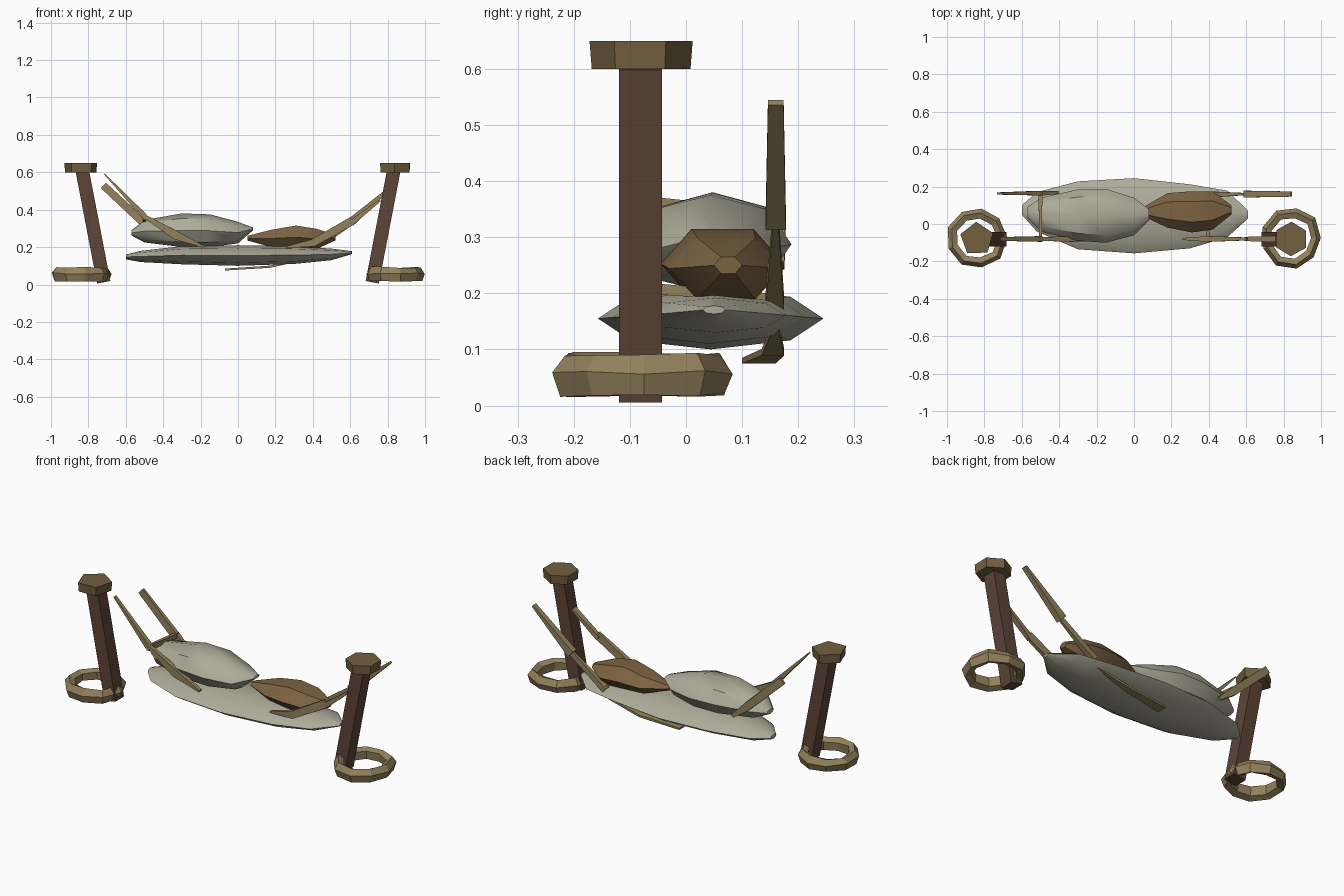
import bpy, bmesh, math, random
from mathutils import Vector

random.seed(4)
if "Cube" in bpy.data.objects:
    bpy.data.objects.remove(bpy.data.objects["Cube"])


def material(name, rgb):
    m = bpy.data.materials.new(name)
    m.use_nodes = True
    m.diffuse_color = (*rgb, 1)
    m.node_tree.nodes["Principled BSDF"].inputs["Base Color"].default_value = (*rgb, 1)
    return m


CLOTH = material("pale cloth", (0.42, 0.41, 0.32))
LEATHER = material("brown leather", (0.2, 0.125, 0.055))
ROPE = material("tan rope", (0.29, 0.22, 0.105))
CAP = material("cap wood", (0.17, 0.115, 0.05))
POST = material("dark wood", (0.11, 0.058, 0.038))


def finish(name, bm, mat, smooth=None):
    bmesh.ops.recalc_face_normals(bm, faces=bm.faces)
    me = bpy.data.meshes.new(name)
    bm.to_mesh(me)
    bm.free()
    me.materials.append(mat)
    ob = bpy.data.objects.new(name, me)
    bpy.context.collection.objects.link(ob)
    if smooth:
        bpy.ops.object.select_all(action="DESELECT")
        ob.select_set(True)
        bpy.context.view_layer.objects.active = ob
        bpy.ops.object.shade_smooth_by_angle(angle=math.radians(smooth))
    return ob


def loft(name, rings, mat, smooth=None):
    """Skin a list of equal-length point rings and close both ends."""
    bm = bmesh.new()
    loops = [[bm.verts.new(p) for p in ring] for ring in rings]
    n = len(loops[0])
    for a, b in zip(loops, loops[1:]):
        for i in range(n):
            j = (i + 1) % n
            bm.faces.new((a[i], a[j], b[j], b[i]))
    bm.faces.new(loops[0])
    bm.faces.new(loops[-1])
    return finish(name, bm, mat, smooth)


def bundle(name, stations, sides, mat, smooth):
    """Loft along x; each station gives x, y range and z range."""
    angles = [math.tau * i / sides for i in range(sides)]
    top = max(math.sin(a) for a in angles)
    rings = []
    for x, y0, y1, z0, z1 in stations:
        rings.append([(x, (y0 + y1) / 2 + (y1 - y0) / 2 * math.cos(a),
                       (z0 + z1) / 2 + (z1 - z0) / 2 * math.sin(a) / top)
                      for a in angles])
    return loft(name, rings, mat, smooth)


def strap(name, points, side, widths, depths):
    """Tapered square strap; side is the direction of its width."""
    pts = [Vector(p) for p in points]
    side = Vector(side)
    rings = []
    for i, p in enumerate(pts):
        run = pts[min(i + 1, len(pts) - 1)] - pts[max(i - 1, 0)]
        up = run.cross(side).normalized() * depths[i] / 2
        out = side * widths[i] / 2
        rings.append([p + out + up, p - out + up, p - out - up, p + out - up])
    return loft(name, rings, ROPE)


# Sagging cloth bed and the two rolls lying on it
bundle("cloth_bed", [
    (-0.6, 0.05, 0.1, 0.135, 0.16), (-0.52, -0.04, 0.17, 0.12, 0.18),
    (-0.3, -0.135, 0.228, 0.108, 0.205), (0, -0.157, 0.245, 0.1, 0.21),
    (0.3, -0.13, 0.212, 0.11, 0.205), (0.5, -0.07, 0.178, 0.13, 0.192),
    (0.61, 0.03, 0.07, 0.163, 0.178)], 8, CLOTH, 40)
bundle("cloth_roll", [
    (-0.57, 0.03, 0.09, 0.262, 0.29), (-0.5, -0.04, 0.14, 0.225, 0.345),
    (-0.3, -0.09, 0.185, 0.2, 0.38), (-0.15, -0.1, 0.188, 0.2, 0.375),
    (0, -0.06, 0.14, 0.22, 0.335), (0.08, 0.02, 0.08, 0.29, 0.305)], 8, CLOTH, 40)
bundle("leather_roll", [
    (0.05, 0.04, 0.09, 0.235, 0.26), (0.18, -0.02, 0.165, 0.2, 0.293),
    (0.31, -0.045, 0.175, 0.19, 0.315), (0.42, -0.03, 0.175, 0.19, 0.298),
    (0.52, 0.05, 0.1, 0.235, 0.265)], 6, LEATHER, 35)

# Leaning posts, their caps and the rope coils round their feet
for label, s, cap_sides, turn in (("left", 1, 6, 0.5), ("right", -1, 5, 0.35)):
    lean = Vector((s * 0.115, 0, 0.59)).normalized()
    across = Vector((0, 1, 0)).cross(lean) * 0.036
    deep = Vector((0, 0.038, 0))
    rings = []
    for x, z in ((0.718, 0.012), (0.832, 0.605)):
        c = Vector((s * x, -0.081, z))
        rings.append([c + across + deep, c - across + deep,
                      c - across - deep, c + across - deep])
    loft(label + "_post", rings, POST)

    rings = []
    for z, r in ((0.6, 0.088), (0.65, 0.092)):
        rings.append([(s * 0.84 + r * math.cos(turn + math.tau * i / cap_sides),
                       -0.08 + r * math.sin(turn + math.tau * i / cap_sides), z)
                      for i in range(cap_sides)])
    loft(label + "_post_cap", rings, CAP)

    bm = bmesh.new()
    count = 9
    hoops = []
    for i in range(count):
        a = math.tau * i / count
        wob = random.uniform(-0.006, 0.006)
        hoop = []
        for dr, dz in ((0.026, 0.004), (0.004, 0.036), (-0.026, 0.02),
                       (-0.022, -0.026), (0.012, -0.036)):
            r = 0.134 + dr + wob
            hoop.append(bm.verts.new((s * 0.842 + r * math.cos(a),
                                      -0.075 + 1.03 * r * math.sin(a),
                                      0.057 + dz + random.uniform(-0.006, 0.003))))
        hoops.append(hoop)
    for i in range(count):
        a, b = hoops[i], hoops[(i + 1) % count]
        for k in range(5):
            m = (k + 1) % 5
            bm.faces.new((a[k], a[m], b[m], b[k]))
    finish(label + "_rope_coil", bm, ROPE)

# Hanging straps
Y = (0, 1, 0)
strap("front_right_strap_upper", [(-0.715, -0.08, 0.592), (-0.5, -0.08, 0.365)],
      Y, (0.02, 0.03), (0.006, 0.03))
strap("front_right_strap_lower",
      [(-0.5, -0.08, 0.365), (-0.33, -0.08, 0.262), (-0.18, -0.08, 0.2)],
      Y, (0.02, 0.03, 0.02), (0.02, 0.045, 0.01))
strap("back_right_strap", [(-0.72, 0.163, 0.53), (-0.5, 0.165, 0.325), (-0.41, 0.168, 0.25)],
      Y, (0.012, 0.025, 0.015), (0.04, 0.042, 0.02))
strap("front_left_strap_upper", [(0.76, -0.08, 0.45), (0.6, -0.08, 0.325)],
      Y, (0.035, 0.022), (0.012, 0.03))
strap("front_left_strap_lower",
      [(0.61, -0.08, 0.34), (0.4, -0.08, 0.222), (0.26, -0.08, 0.2)],
      Y, (0.015, 0.03, 0.01), (0.045, 0.04, 0.01))
strap("back_left_strap_upper", [(0.84, 0.16, 0.54), (0.6, 0.16, 0.33)],
      Y, (0.028, 0.036), (0.012, 0.045))
strap("back_left_strap_lower", [(0.61, 0.16, 0.335), (0.39, 0.158, 0.18)],
      Y, (0.01, 0.034), (0.03, 0.03))
strap("under_strap", [(0.37, 0.16, 0.14), (0.17, 0.155, 0.095), (-0.07, 0.13, 0.08)],
      Y, (0.012, 0.04, 0.06), (0.012, 0.012, 0.01))

# Cross ties joining the front and back straps
X = (1, 0, 0)
strap("right_cross_tie", [(-0.5, -0.09, 0.36), (-0.5, 0.17, 0.335)],
      X, (0.016, 0.02), (0.03, 0.025))
strap("left_cross_tie", [(0.395, -0.08, 0.21), (0.395, 0.17, 0.19)],
      X, (0.016, 0.012), (0.02, 0.015))
